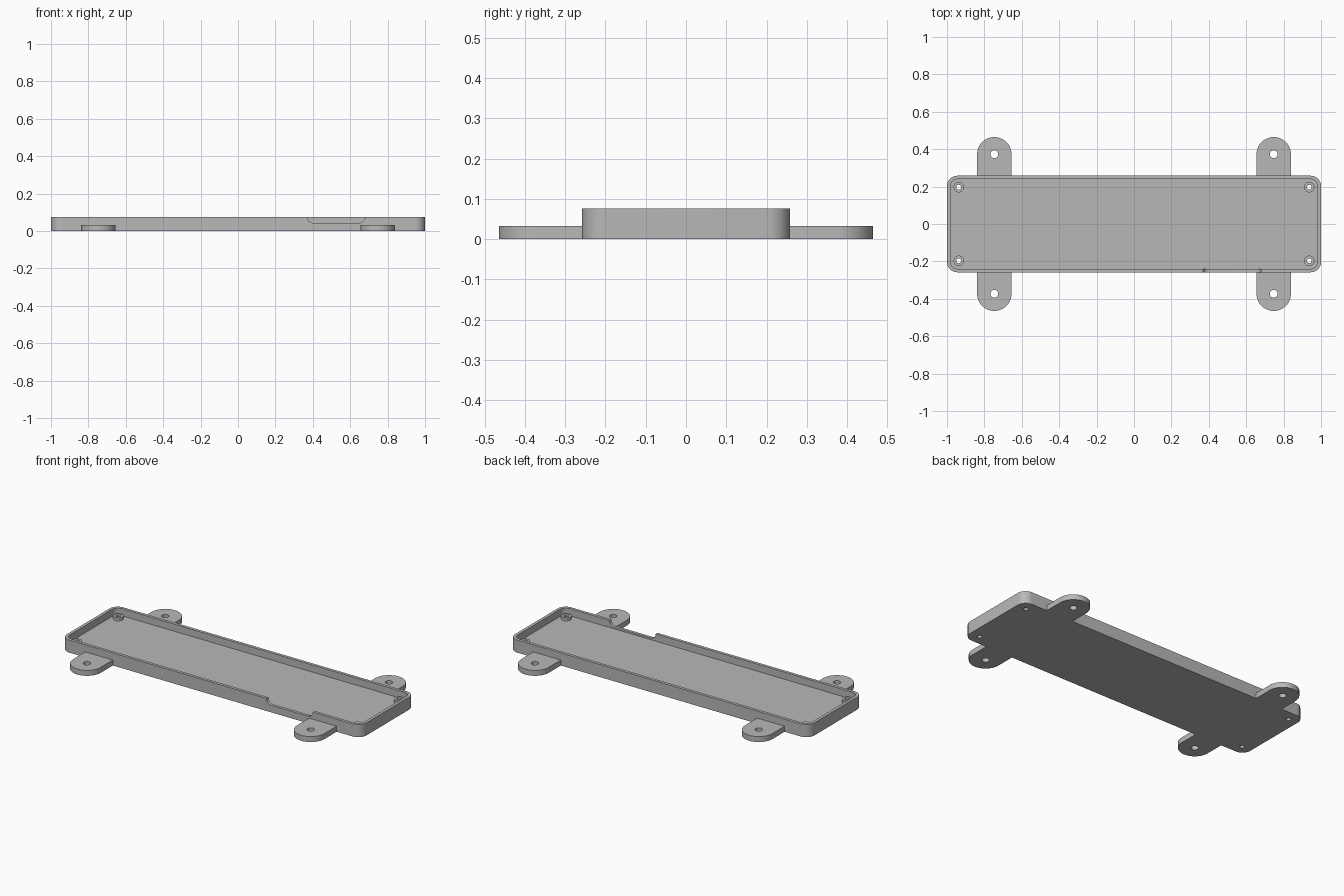
import bpy, bmesh, math
from mathutils import Matrix

if "Cube" in bpy.data.objects:
    bpy.data.objects.remove(bpy.data.objects["Cube"], do_unlink=True)

grey = bpy.data.materials.new("plain grey")
grey.use_nodes = True
grey.diffuse_color = (0.48, 0.48, 0.48, 1)
grey.node_tree.nodes["Principled BSDF"].inputs["Base Color"].default_value = (0.48, 0.48, 0.48, 1)

HALF_X, HALF_Y, HEIGHT = 1.0, 0.258, 0.076
WALL, FLOOR = 0.018, 0.033
TAB_X, TAB_Y, TAB_R = 0.747, 0.373, 0.092
BOSS_X, BOSS_Y = 0.937, 0.197


def arc(cx, cy, r, start, end, steps=12):
    """Points along an arc, angles in degrees."""
    angles = [math.radians(start + (end - start) * i / steps) for i in range(steps + 1)]
    return [(cx + r * math.cos(a), cy + r * math.sin(a)) for a in angles]


def rounded_rect(hx, hy, r):
    x, y = hx - r, hy - r
    return (arc(x, y, r, 0, 90) + arc(-x, y, r, 90, 180)
            + arc(-x, -y, r, 180, 270) + arc(x, -y, r, 270, 360))


def circle(x, y, r):
    return arc(x, y, r, 0, 360, 40)[:-1]


def prism(name, outline, z0, z1, matrix=None):
    """Extrude a flat outline from z0 to z1."""
    bm = bmesh.new()
    face = bm.faces.new([bm.verts.new((x, y, z0)) for x, y in outline])
    top = bmesh.ops.extrude_face_region(bm, geom=[face])["geom"]
    moved = [v for v in top if isinstance(v, bmesh.types.BMVert)]
    bmesh.ops.translate(bm, verts=moved, vec=(0, 0, z1 - z0))
    if matrix:
        bm.transform(matrix)
    bmesh.ops.recalc_face_normals(bm, faces=bm.faces)
    mesh = bpy.data.meshes.new(name)
    bm.to_mesh(mesh)
    bm.free()
    mesh.materials.append(grey)
    obj = bpy.data.objects.new(name, mesh)
    bpy.context.collection.objects.link(obj)
    return obj


def cut(obj, cutter):
    """Subtract the cutter, keep the result and discard the cutter."""
    mod = obj.modifiers.new("cut", "BOOLEAN")
    mod.operation, mod.solver, mod.object = "DIFFERENCE", "EXACT", cutter
    cutter.hide_render = True
    bpy.context.view_layer.update()
    result = bpy.data.meshes.new_from_object(obj.evaluated_get(bpy.context.evaluated_depsgraph_get()))
    obj.modifiers.clear()
    obj.data = result
    bpy.data.objects.remove(cutter, do_unlink=True)


# Tray: rounded block hollowed from above
parts = []
tray = prism("tray", rounded_rect(HALF_X, HALF_Y, 0.055), 0, HEIGHT)
cut(tray, prism("cavity", rounded_rect(HALF_X - WALL, HALF_Y - WALL, 0.04), FLOOR, 0.2))
parts.append(tray)

# Cable notch with rounded lower corners in the front wall
stand_up = Matrix.Translation((0.525, -0.25, 0.143)) @ Matrix.Rotation(math.pi / 2, 4, "X")
cut(tray, prism("notch", rounded_rect(0.155, 0.1, 0.034), -0.04, 0.04, stand_up))

corners = [("back_left", 1, 1), ("back_right", -1, 1), ("front_left", 1, -1), ("front_right", -1, -1)]
for place, sx, sy in corners:
    # Screw boss in each corner, with its hole through the floor
    bx, by = sx * BOSS_X, sy * BOSS_Y
    cut(tray, prism("screw_hole", circle(bx, by, 0.013), -0.1, 0.1))
    boss = prism(place + "_screw_boss", circle(bx, by, 0.028), FLOOR, 0.051)
    cut(boss, prism("boss_hole", circle(bx, by, 0.013), -0.1, 0.1))

    # Round-ended mounting tab with a hole
    tx = sx * TAB_X
    outline = [(tx + TAB_R, HALF_Y)] + arc(tx, TAB_Y, TAB_R, 0, 180, 32) + [(tx - TAB_R, HALF_Y)]
    tab = prism(place + "_mounting_tab", [(x, sy * y) for x, y in outline], 0, FLOOR)
    cut(tab, prism("tab_hole", circle(tx, sy * TAB_Y, 0.021), -0.1, 0.1))
    parts += [boss, tab]

# Smooth curved sides, keep edges sharp
bpy.ops.object.select_all(action="DESELECT")
for obj in parts:
    obj.select_set(True)
bpy.context.view_layer.objects.active = tray
bpy.ops.object.shade_smooth_by_angle(angle=math.radians(30))
